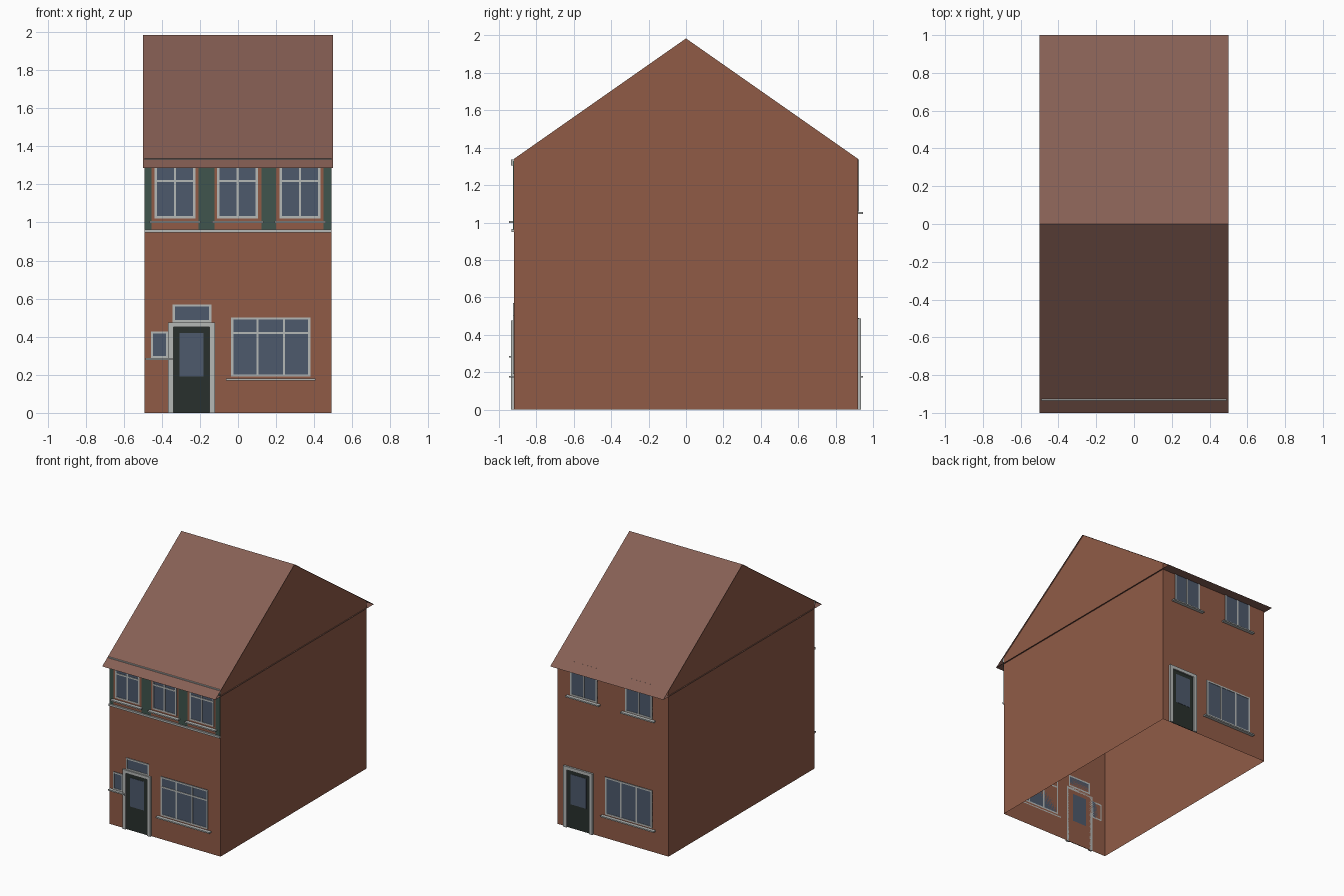
import bpy, bmesh
from mathutils import Vector

if "Cube" in bpy.data.objects:
    bpy.data.objects.remove(bpy.data.objects["Cube"])

WALL_X, WALL_Y, EAVE_Y, ROOF_X = 0.49, 0.92, 1.0, 0.5
WALL_Z, RIDGE_Z, EAVE_Z = 1.34, 1.985, 1.285


def material(name, rgb):
    m = bpy.data.materials.new(name)
    m.diffuse_color = (*rgb, 1)
    m.use_nodes = True
    m.node_tree.nodes["Principled BSDF"].inputs["Base Color"].default_value = m.diffuse_color
    return m


BRICK = material("brick", (0.28, 0.105, 0.062))
ROOF = material("roof_tile", (0.24, 0.115, 0.09))
TRIM = material("pale_trim", (0.46, 0.48, 0.47))
GLASS = material("glass", (0.075, 0.1, 0.15))
GREEN = material("green_cladding", (0.05, 0.09, 0.075))
DOOR = material("dark_door", (0.022, 0.03, 0.026))


def finish(name, bm, mat):
    mesh = bpy.data.meshes.new(name)
    bm.to_mesh(mesh)
    bm.free()
    mesh.materials.append(mat)
    ob = bpy.data.objects.new(name, mesh)
    bpy.context.collection.objects.link(ob)
    return ob


def sheets(name, mat, faces):
    """Thin surface made of a few polygons."""
    bm = bmesh.new()
    for pts in faces:
        bm.faces.new([bm.verts.new(p) for p in pts])
    bmesh.ops.remove_doubles(bm, verts=bm.verts, dist=1e-5)
    bmesh.ops.recalc_face_normals(bm, faces=bm.faces)
    return finish(name, bm, mat)


def slabs(name, mat, side, depth, rects):
    """Boxes standing out from a facade; side -1 is front, 1 is back.
    Each rect is (x0, x1, z0, z1)."""
    bm = bmesh.new()
    for x0, x1, z0, z1 in rects:
        size = Vector((x1 - x0, depth, z1 - z0))
        mid = Vector(((x0 + x1) / 2, side * (WALL_Y + depth / 2), (z0 + z1) / 2))
        for v in bmesh.ops.create_cube(bm, size=1)["verts"]:
            v.co = v.co * size + mid
    return finish(name, bm, mat)


def window(name, side, x0, x1, z0, z1, panes=1, transom=None, sill=None):
    t = 0.012
    slabs(name + "_glass", GLASS, side, 0.003, [(x0, x1, z0, z1)])
    bars = [(x0, x0 + t, z0, z1), (x1 - t, x1, z0, z1),
            (x0, x1, z0, z0 + t), (x0, x1, z1 - t, z1)]
    for i in range(1, panes):
        x = x0 + (x1 - x0) * i / panes
        bars.append((x - t / 2, x + t / 2, z0, z1))
    if transom:
        bars.append((x0, x1, transom - t / 2, transom + t / 2))
    slabs(name + "_frame", TRIM, side, 0.006, bars)
    if sill:
        slabs(name + "_sill", TRIM, side, 0.027,
              [(x0 - 0.028, x1 + 0.028, sill - 0.005, sill + 0.005)])


def door(name, side, x0, x1, top, lintel):
    post = 0.028
    slabs(name + "_leaf", DOOR, side, 0.004, [(x0 + post, x1 - post, 0, top)])
    slabs(name + "_glass", GLASS, side, 0.006,
          [(x0 + 0.06, x1 - 0.06, 0.19, top - 0.03)])
    slabs(name + "_surround", TRIM, side, 0.015,
          [(x0, x0 + post, 0, top), (x1 - post, x1, 0, top), (x0, x1, top, lintel)])


# Brick shell, open underneath
X, Y, Z = WALL_X, WALL_Y, WALL_Z
walls = [[(-X, s * Y, 0), (X, s * Y, 0), (X, s * Y, Z), (-X, s * Y, Z)] for s in (-1, 1)]
walls += [[(s * X, -Y, 0), (s * X, Y, 0), (s * X, Y, Z), (s * X, -Y, Z)] for s in (-1, 1)]
sheets("brick_walls", BRICK, walls)
for s, label in ((-1, "left"), (1, "right")):
    sheets(label + "_gable", BRICK,
           [[(s * X, -Y, Z), (s * X, Y, Z), (s * X, 0, RIDGE_Z - 0.001)]])

# Roof slopes and flat soffit
R, E = ROOF_X, EAVE_Y
slopes = [[(-R, s * E, EAVE_Z), (R, s * E, EAVE_Z), (R, 0, RIDGE_Z), (-R, 0, RIDGE_Z)]
          for s in (-1, 1)]
soffit = [[(-R, -E, EAVE_Z), (R, -E, EAVE_Z), (R, E, EAVE_Z), (-R, E, EAVE_Z)]]
sheets("roof", ROOF, slopes + soffit)

# Front upper storey: green cladding, cornice and belt course
slabs("green_panels", GREEN, -1, 0.004,
      [(-X, -0.455, 0.96, 1.33), (-0.207, -0.123, 0.96, 1.33),
       (0.123, 0.2, 0.96, 1.33), (0.45, X, 0.96, 1.33)])
slabs("cornice", TRIM, -1, 0.015, [(-X, X, 1.305, 1.337)])
slabs("belt_course", TRIM, -1, 0.014, [(-X, X, 0.948, 0.964)])
for i, cx in enumerate((-0.331, -0.002, 0.326)):
    window(f"front_upper_window_{i + 1}", -1, cx - 0.107, cx + 0.107, 1.022, 1.32,
           panes=2, transom=1.218, sill=1.002)

# Front ground floor
door("front_door", -1, -0.367, -0.122, 0.45, 0.475)
window("fanlight", -1, -0.343, -0.14, 0.475, 0.57)
window("front_side_window", -1, -0.458, -0.367, 0.287, 0.428, sill=0.282)
window("front_main_window", -1, -0.036, 0.38, 0.19, 0.502, panes=3, transom=0.42, sill=0.175)

# Back facade
door("back_door", 1, 0.174, 0.43, 0.46, 0.487)
window("back_main_window", 1, -0.348, 0.068, 0.19, 0.49, panes=3, sill=0.175)
for i, cx in enumerate((-0.229, 0.257)):
    window(f"back_upper_window_{i + 1}", 1, cx - 0.119, cx + 0.119, 1.06, 1.337,
           panes=2, sill=1.05)
